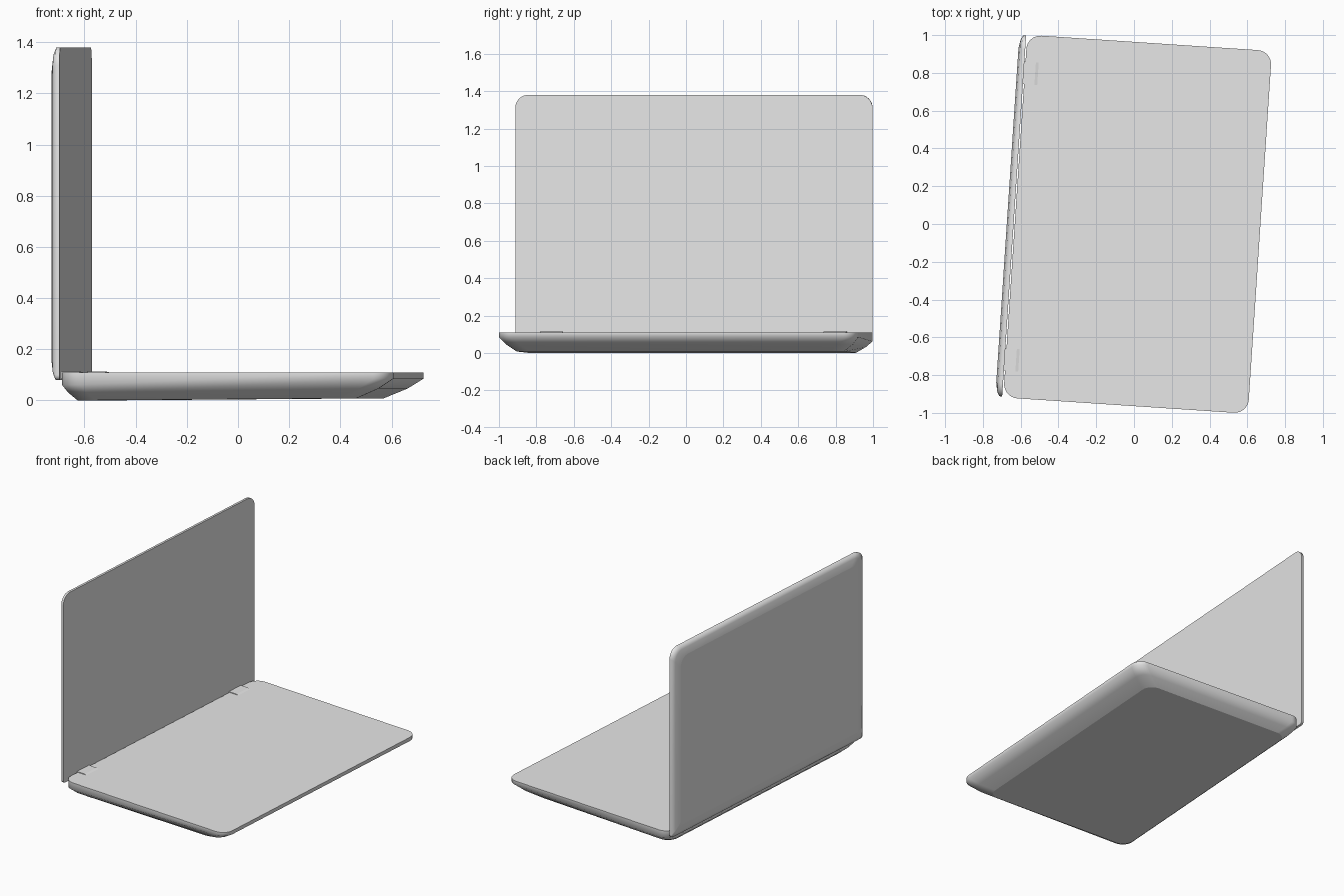
import bpy, bmesh, math

if "Cube" in bpy.data.objects:
    bpy.data.objects.remove(bpy.data.objects["Cube"], do_unlink=True)

TURN = math.radians(-3.8)      # the whole laptop stands slightly turned
BACK, FRONT, HALF = -0.63, 0.668, 0.962

grey = bpy.data.materials.new("light_grey")
grey.use_nodes = True
grey.diffuse_color = (0.8, 0.8, 0.8, 1)
grey.node_tree.nodes["Principled BSDF"].inputs["Base Color"].default_value = (0.8, 0.8, 0.8, 1)


def rounded_rect(a0, a1, b0, b1, radii, steps=8):
    """Outline with a radius for each corner, counter-clockwise from (a1, b1)."""
    corners = [(a1, b1, -1, -1), (a0, b1, 1, -1), (a0, b0, 1, 1), (a1, b0, -1, 1)]
    points = []
    for i, ((a, b, sa, sb), r) in enumerate(zip(corners, radii)):
        for k in range(steps + 1):
            t = math.pi / 2 * (i + k / steps)
            points.append((a + sa * r + r * math.cos(t), b + sb * r + r * math.sin(t)))
    return points


def loft(name, rings, smooth=True):
    """Skin equal rings of points and close both ends with flat caps."""
    bm = bmesh.new()
    loops = [[bm.verts.new(p) for p in ring] for ring in rings]
    n = len(loops[0])
    for low, high in zip(loops, loops[1:]):
        for i in range(n):
            j = (i + 1) % n
            bm.faces.new((low[i], low[j], high[j], high[i])).smooth = smooth
    for cap in (loops[0], loops[-1]):
        bm.faces.new(cap)
    bmesh.ops.recalc_face_normals(bm, faces=bm.faces)
    mesh = bpy.data.meshes.new(name)
    bm.to_mesh(mesh)
    bm.free()
    mesh.materials.append(grey)
    obj = bpy.data.objects.new(name, mesh)
    obj.rotation_euler.z = TURN
    bpy.context.collection.objects.link(obj)
    return obj


# Base: flat top, thin rim, sides sloping in to a smaller underside
def base_ring(inset, height):
    outline = rounded_rect(BACK + 0.055 * inset, FRONT - 0.15 * inset,
                           -HALF + 0.085 * inset, HALF - 0.085 * inset, [0.075] * 4)
    return [(x, y, height((x - BACK) / (FRONT - BACK))) for x, y in outline]


def rim(f):
    return 0.06 + 0.025 * f


def underside(f):
    return 0.01 * max(f - 0.04, 0)


loft("base", [
    base_ring(1, underside),
    base_ring(0.4, lambda f: 0.5 * (rim(f) + underside(f))),
    base_ring(0, rim),
    base_ring(0, lambda f: 0.11),
])

# Screen lid: flat inner face, gently domed back
lid_rings = []
for x, inset in ((-0.636, 0), (-0.652, 0), (-0.664, 0.025), (-0.672, 0.07)):
    outline = rounded_rect(-0.957 + inset, 0.957 - inset, 0.08 + inset, 1.38 - inset,
                           (0.07, 0.07, 0.02, 0.02))
    lid_rings.append([(x, y, z) for y, z in outline])
loft("screen_lid", lid_rings)

# Hinge blocks, nearly flush with the base
profile = [(-0.645, 0.085), (-0.56, 0.085), (-0.56, 0.11), (-0.575, 0.114), (-0.645, 0.114)]
for side, label in ((1, "left"), (-1, "right")):
    loft(f"hinge_{label}",
         [[(x, side * 0.76 + w, z) for x, z in profile] for w in (-0.06, 0.06)], smooth=False)
